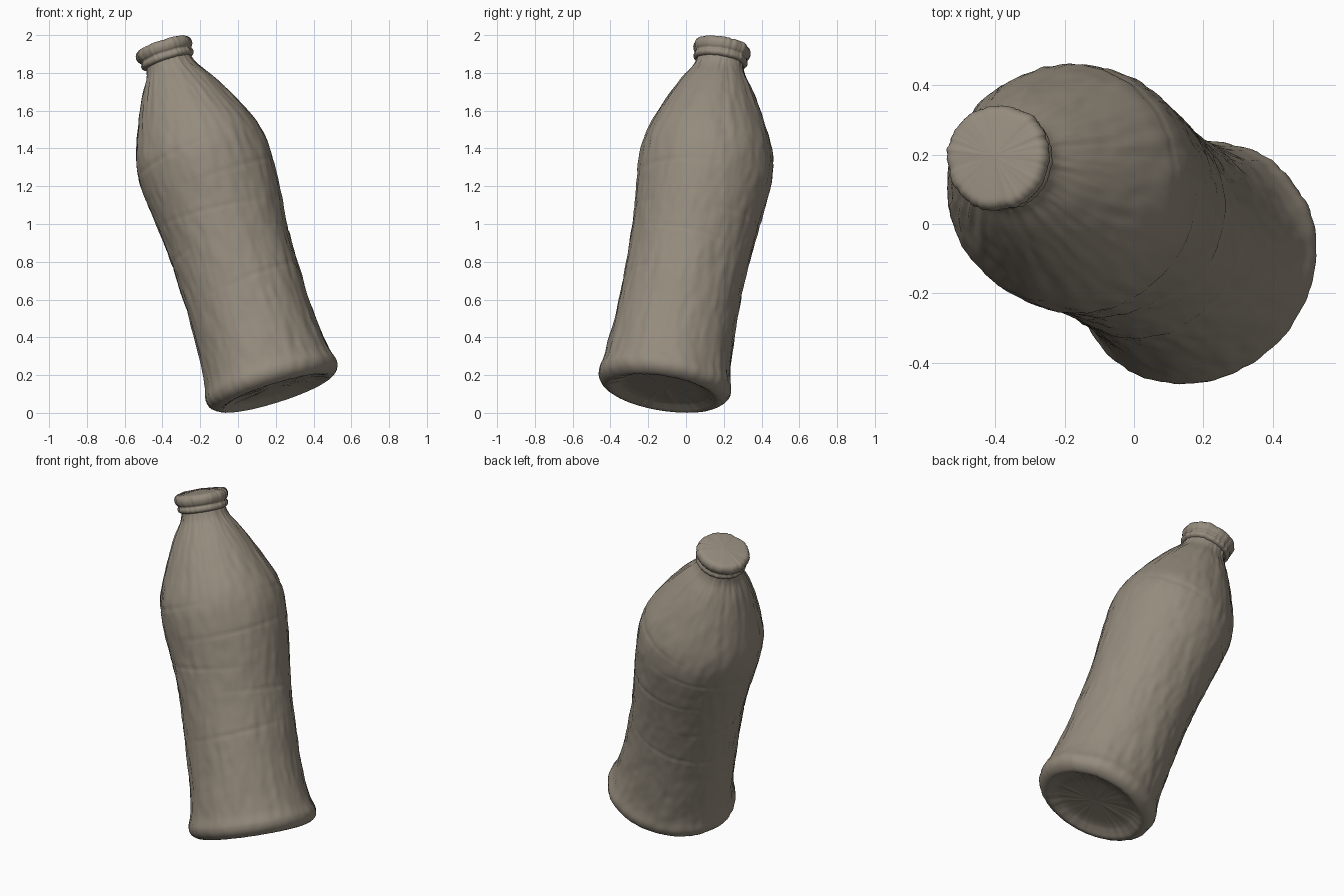
import bpy, bmesh, math
from mathutils import Vector, noise

cube = bpy.data.objects.get("Cube")
if cube:
    bpy.data.objects.remove(cube, do_unlink=True)

clay = bpy.data.materials.new("warm_grey_clay")
clay.use_nodes = True
COLOUR = (0.30, 0.26, 0.205, 1)
clay.diffuse_color = COLOUR
clay.node_tree.nodes["Principled BSDF"].inputs["Base Color"].default_value = COLOUR

# The bottle leans: its axis runs from the base centre to the cap centre
BASE = Vector((0.198, -0.122, 0.105))
TOP = Vector((-0.398, 0.19, 1.936))
TILT = (TOP - BASE).to_track_quat('Z', 'Y')
BOW = Vector((0.021, 0.024, 0))
WIDE = Vector((0.85, 0.53, 0))
NARROW = Vector((0.53, -0.85, 0))
SIDES = 128
SEAMS = (0.60, 0.82, 1.0, 1.2, 1.36)


def smooth_profile(points, steps):
    """Catmull-Rom curve through (radius, height) points."""
    pts = [Vector(p) for p in points]
    pts = [pts[0]] + pts + [pts[-1]]
    out = []
    for a, b, c, d in zip(pts, pts[1:], pts[2:], pts[3:]):
        n = max(3, int((c - b).length * steps))
        for i in range(n):
            t = i / n
            out.append(0.5 * (2 * b + (c - a) * t + (2 * a - 5 * b + 4 * c - d) * t ** 2
                              + (3 * b - a - 3 * c + d) * t ** 3))
    return out + [pts[-1]]


def relief(angle, r, h, seams):
    """Hand-worked surface: lengthwise dents, soft lumps and shallow ring seams."""
    x, y = math.cos(angle), math.sin(angle)
    lump = 0.004 * noise.noise(Vector((x * 2, y * 2, h * 3)))
    dent = 0.005 * noise.noise(Vector((x * 9, y * 9, h * 6)))
    fine = 0.003 * noise.noise(Vector((x * 18, y * 18, h * 15)))
    ring = 0.0
    for s in seams:
        wave = s + 0.03 * math.sin(angle + s * 9)
        fade = 0.5 + 0.5 * math.sin(2 * angle + s * 20)
        ring -= 0.004 * fade * math.exp(-((h - wave) / 0.01) ** 2)
    return (lump + dent + fine + ring) * min(1, r / 0.12)


def place(co):
    """Lean a point, with a gently bowed axis and a slightly oval foot."""
    p = TILT @ co
    foot = 0.035 * math.exp(-(co.z / 0.2) ** 2)
    p += foot * (WIDE * p.dot(WIDE) - NARROW * p.dot(NARROW))
    return BASE + p + BOW * math.exp(-((co.z - 1.17) / 0.53) ** 2)


def lathe(name, points, seams=(), steps=75):
    bm = bmesh.new()
    rings = []
    for r, h in smooth_profile(points, steps):
        if r < 0.001:
            rings.append([bm.verts.new((0, 0, h))])
            continue
        ring = []
        for i in range(SIDES):
            a = math.tau * i / SIDES
            d = r + relief(a, r, h, seams)
            ring.append(bm.verts.new((d * math.cos(a), d * math.sin(a), h + 0.3 * (d - r))))
        rings.append(ring)
    for low, high in zip(rings, rings[1:]):
        for i in range(SIDES):
            j = (i + 1) % SIDES
            if len(low) == 1:
                bm.faces.new((low[0], high[j], high[i]))
            elif len(high) == 1:
                bm.faces.new((low[i], low[j], high[0]))
            else:
                bm.faces.new((low[i], low[j], high[j], high[i]))
    bmesh.ops.recalc_face_normals(bm, faces=bm.faces[:])
    for v in bm.verts:
        v.co = place(v.co)
    mesh = bpy.data.meshes.new(name)
    bm.to_mesh(mesh)
    bm.free()
    mesh.materials.append(clay)
    mesh.shade_smooth()
    obj = bpy.data.objects.new(name, mesh)
    bpy.context.collection.objects.link(obj)
    return obj


# Body: shallow hollow underside, flared foot, slim waist, full shoulder, narrow neck
lathe("bottle_body", [
    (0, 0.035), (0.2, 0.03), (0.26, 0.014), (0.30, 0.0), (0.343, 0.025),
    (0.358, 0.07), (0.341, 0.14), (0.328, 0.25), (0.32, 0.42), (0.318, 0.65),
    (0.324, 0.86), (0.341, 1.06), (0.357, 1.25), (0.342, 1.40), (0.274, 1.573),
    (0.197, 1.725), (0.141, 1.815), (0.126, 1.865), (0.12, 1.895)], SEAMS)

# Cap: two stacked lips with a shallow groove between, and a lightly domed top
lathe("bottle_cap", [
    (0, 1.875), (0.11, 1.863), (0.14, 1.87), (0.145, 1.887), (0.139, 1.902),
    (0.149, 1.916), (0.154, 1.941), (0.14, 1.965), (0.10, 1.972), (0, 1.979)], (), 120)
